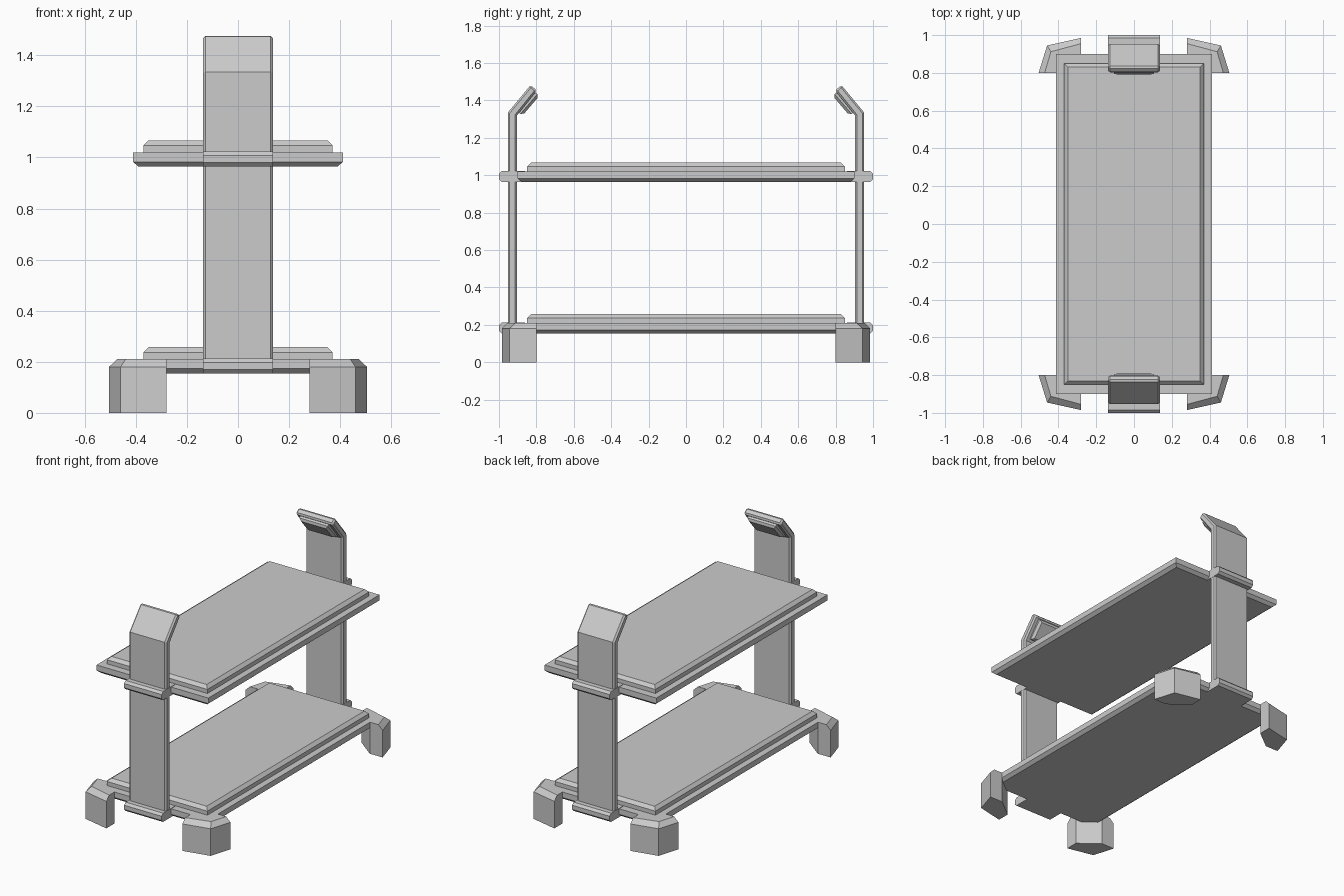
import bpy, bmesh

if "Cube" in bpy.data.objects:
    bpy.data.objects.remove(bpy.data.objects["Cube"])


def make(name, rings, mirror=(False, False), bevel=0):
    """Loft closed rings of equal length, cap both ends, mirror about the origin."""
    bm = bmesh.new()
    loops = [[bm.verts.new(p) for p in ring] for ring in rings]
    n = len(loops[0])
    for a, b in zip(loops, loops[1:]):
        for i in range(n):
            j = (i + 1) % n
            bm.faces.new((a[i], a[j], b[j], b[i]))
    bm.faces.new(loops[0][::-1])
    bm.faces.new(loops[-1])
    bmesh.ops.recalc_face_normals(bm, faces=bm.faces)
    me = bpy.data.meshes.new(name)
    bm.to_mesh(me)
    bm.free()
    ob = bpy.data.objects.new(name, me)
    bpy.context.collection.objects.link(ob)
    if bevel:
        m = ob.modifiers.new("Chamfer", 'BEVEL')
        m.width, m.segments = bevel, 1
        m.limit_method, m.angle_limit = 'ANGLE', 1.05
    if any(mirror):
        m = ob.modifiers.new("Mirror", 'MIRROR')
        m.use_axis = (mirror[0], mirror[1], False)
        m.use_mirror_merge = False
    return ob


def rect(x, y, z):
    return [(-x, -y, z), (x, -y, z), (x, y, z), (-x, y, z)]


def across(profile, x):
    """Place a (y, z) profile at +-x, ready to loft sideways."""
    return [[(s * x, y, z) for y, z in profile] for s in (-1, 1)]


# Two shelves, each a slab with a raised top panel, and clamps around the posts
for label, z in (("lower", 0.155), ("upper", 0.965)):
    make(label + "_shelf_slab", [rect(0.39, 0.88, z), rect(0.412, 0.9, z + 0.018),
                                 rect(0.412, 0.9, z + 0.055)])
    make(label + "_shelf_panel", [rect(0.37, 0.85, z + 0.05), rect(0.37, 0.85, z + 0.082),
                                  rect(0.35, 0.83, z + 0.102)])
    clamp = [(-1.0, z + 0.015), (-0.985, z), (-0.86, z), (-0.86, z + 0.058),
             (-0.985, z + 0.058), (-1.0, z + 0.043)]
    make(label + "_post_clamp", across(clamp, 0.138), (False, True))

# End posts with inward-bent heads
post = [(-0.953, 0.16), (-0.953, 1.335), (-0.831, 1.482), (-0.797, 1.453),
        (-0.904, 1.32), (-0.904, 0.16)]
make("end_post", across(post, 0.137), (False, True), 0.01)


# Stepped pad on the inner face of each head
def pad_ring(d0, d1, n, x):
    def pt(d):
        return -0.953 + 0.65 * d + 0.76 * n, 1.335 + 0.76 * d - 0.65 * n
    return [(-x, *pt(d0)), (x, *pt(d0)), (x, *pt(d1)), (-x, *pt(d1))]


make("head_pad", [pad_ring(0.038, 0.178, 0.04, 0.105), pad_ring(0.038, 0.178, 0.056, 0.105),
                  pad_ring(0.055, 0.165, 0.07, 0.09)], (False, True))

# Faceted corner feet, chamfered on the outer top edge
foot = [(0.28, 0.9), (0.28, 0.985), (0.46, 0.945), (0.505, 0.8), (0.41, 0.8)]
foot_top = [(0.28, 0.9), (0.28, 0.955), (0.44, 0.912), (0.473, 0.8), (0.41, 0.8)]
make("corner_foot", [[(x, y, 0) for x, y in foot], [(x, y, 0.18) for x, y in foot],
                     [(x, y, 0.21) for x, y in foot_top]], (True, True))
